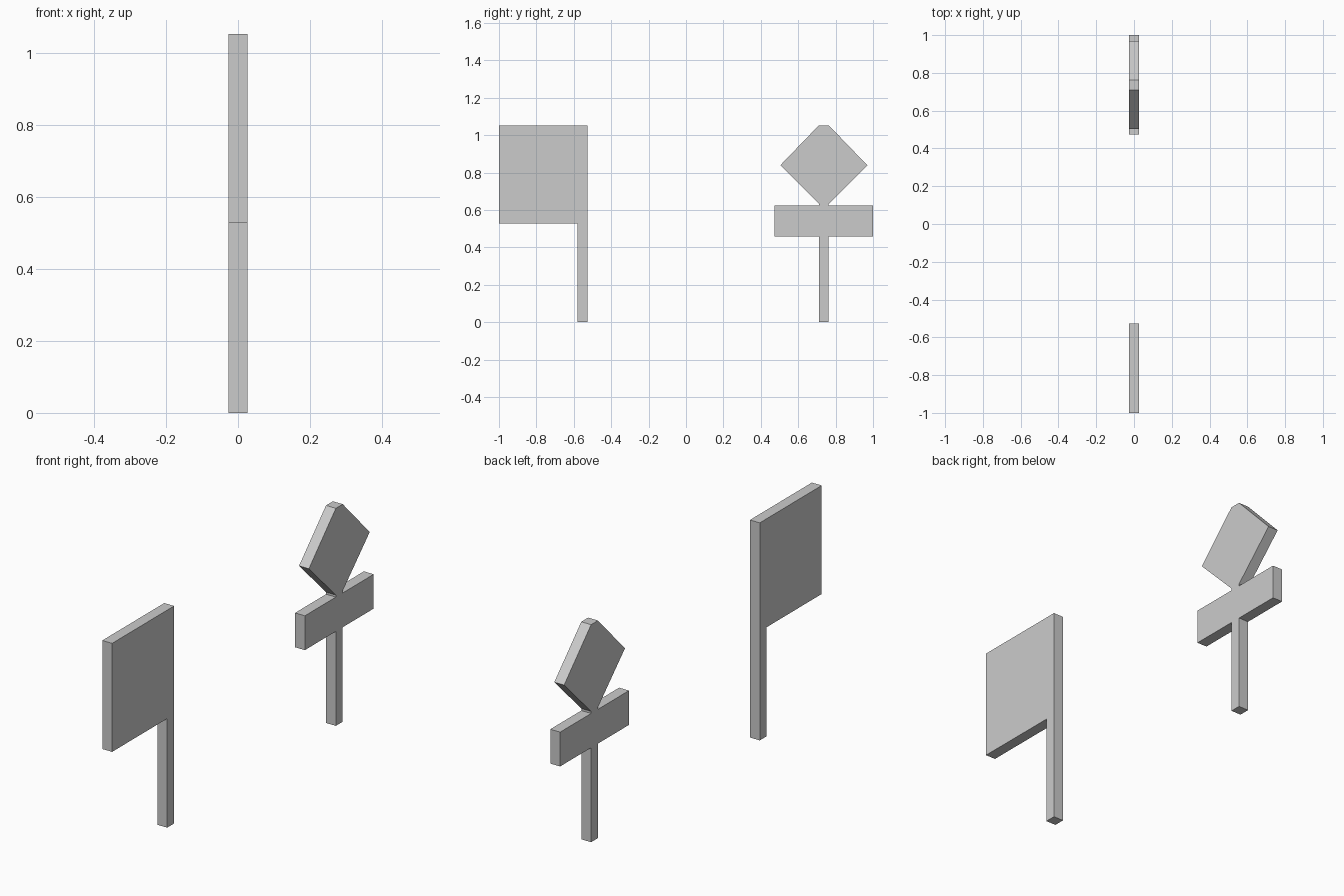
import bpy, bmesh

if "Cube" in bpy.data.objects:
    bpy.data.objects.remove(bpy.data.objects["Cube"])

HALF = 0.0263   # half thickness of both signs along x


def plate(name, outline):
    """Extrude a closed (y, z) outline symmetrically along x."""
    bm = bmesh.new()
    face = bm.faces.new([bm.verts.new((-HALF, y, z)) for y, z in outline])
    ext = bmesh.ops.extrude_face_region(bm, geom=[face])
    moved = [v for v in ext["geom"] if isinstance(v, bmesh.types.BMVert)]
    bmesh.ops.translate(bm, verts=moved, vec=(2 * HALF, 0, 0))
    bmesh.ops.recalc_face_normals(bm, faces=bm.faces)
    mesh = bpy.data.meshes.new(name)
    bm.to_mesh(mesh)
    bm.free()
    obj = bpy.data.objects.new(name, mesh)
    bpy.context.collection.objects.link(obj)
    return obj


TOP = 1.0526

# Square flag-shaped sign: post on one edge, panel on the upper half
plate("square_sign_and_post", [
    (-0.5263, 0), (-0.5263, TOP), (-1, TOP), (-1, 0.5275),
    (-0.579, 0.5275), (-0.579, 0)])

# Crossbar sign with a diamond on top: half outline mirrored about the post
CENTRE = 0.7368
half = [
    (HALF, 0), (HALF, 0.457),               # post
    (0.2632, 0.457), (0.2632, 0.623),       # crossbar
    (HALF, 0.623), (HALF, 0.633),           # short neck
    (0.2326, 0.839), (HALF, TOP)]           # diamond with clipped top
right = [(CENTRE + d, z) for d, z in half]
left = [(CENTRE - d, z) for d, z in reversed(half)]
plate("diamond_sign_and_post", right + left)
